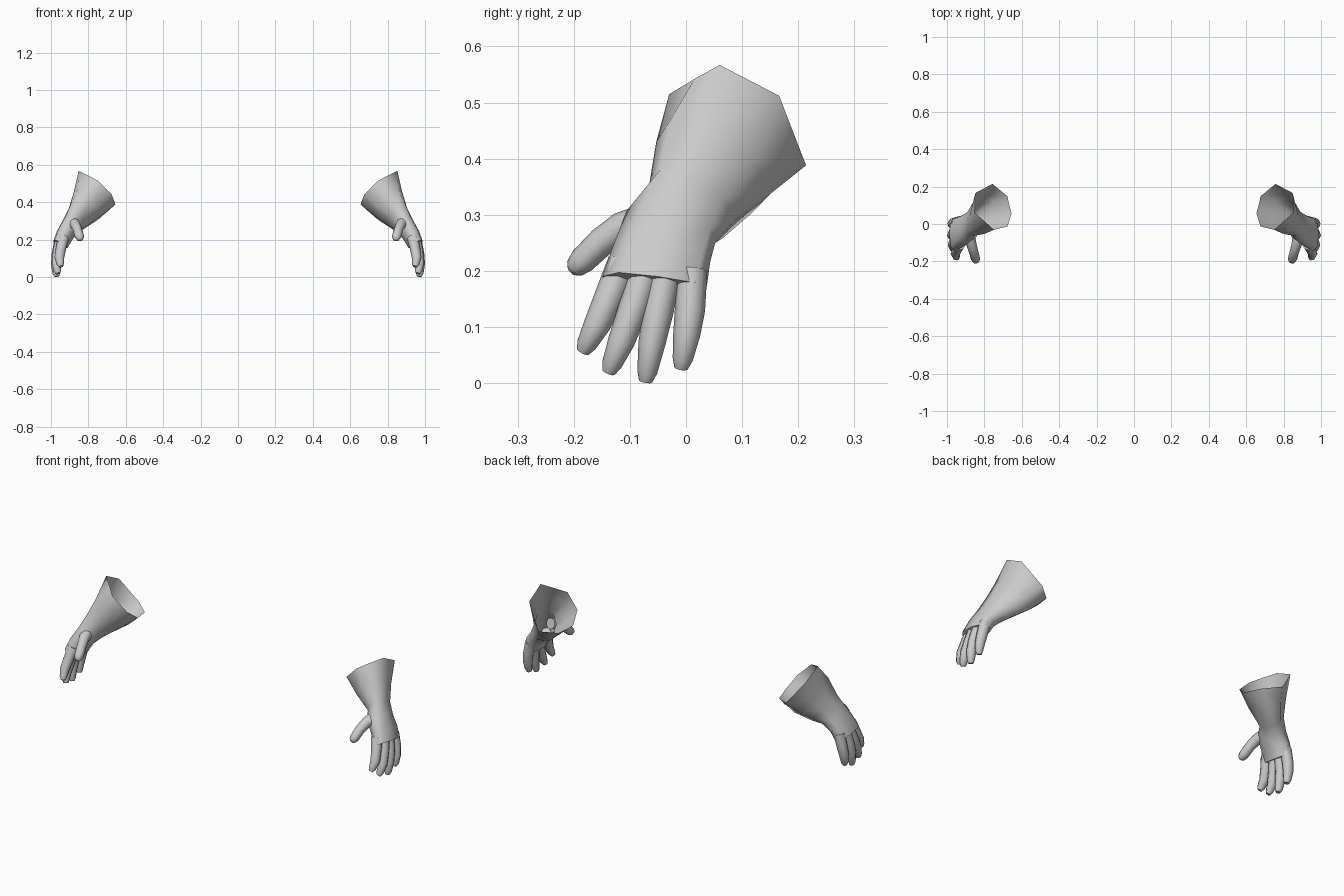
import bpy, bmesh, math
from mathutils import Vector as V

if "Cube" in bpy.data.objects:
    bpy.data.objects.remove(bpy.data.objects["Cube"])

grey = bpy.data.materials.new("light_grey")
grey.diffuse_color = (0.6, 0.6, 0.6, 1)
grey.use_nodes = True
grey.node_tree.nodes["Principled BSDF"].inputs["Base Color"].default_value = grey.diffuse_color


def loft(name, rings, cap_start, angle):
    """Skin a list of equal rings, cap the end, mirror to the other side."""
    bm = bmesh.new()
    rows = [[bm.verts.new(p) for p in r] for r in rings]
    n = len(rows[0])
    for a, b in zip(rows, rows[1:]):
        for i in range(n):
            j = (i + 1) % n
            bm.faces.new((a[i], a[j], b[j], b[i]))
    bm.faces.new(rows[-1])
    if cap_start:
        bm.faces.new(rows[0][::-1])
    bmesh.ops.recalc_face_normals(bm, faces=bm.faces)
    me = bpy.data.meshes.new(name)
    bm.to_mesh(me)
    bm.free()
    me.materials.append(grey)
    ob = bpy.data.objects.new(name, me)
    bpy.context.collection.objects.link(ob)
    bpy.ops.object.select_all(action='DESELECT')
    ob.select_set(True)
    bpy.context.view_layer.objects.active = ob
    bpy.ops.object.shade_smooth_by_angle(angle=math.radians(angle))
    ob.modifiers.new("other_hand", 'MIRROR').use_axis = (True, False, False)


def section(outer, front, inner, back):
    """Eight-point oval through four extreme points."""
    o, f, i, b = map(V, (outer, front, inner, back))
    c = (o + f + i + b) / 4
    k = 0.74
    mid = lambda p, q: c + k * (p - c) + k * (q - c)
    return [o, mid(o, f), f, mid(f, i), i, mid(i, b), b, mid(b, o)]


def finger(name, path, widths, depths, side):
    """Eight-sided tapering tube along a path."""
    pts = [V(p) for p in path]
    rings = []
    for k, p in enumerate(pts):
        d = (pts[min(k + 1, len(pts) - 1)] - pts[max(k - 1, 0)]).normalized()
        u = V(side)
        u = (u - d * u.dot(d)).normalized()
        w = d.cross(u)
        rings.append([p + u * depths[k] * math.cos(t) + w * widths[k] * math.sin(t)
                      for t in (math.tau * i / 8 for i in range(8))])
    loft(name, rings, True, 60)


# open cuff rim, wrist and palm
rim = [V(p) for p in ((.852, .06, .567), (.80, .015, .542), (.75, -.03, .515),
                      (.676, -.013, .443), (.655, .056, .388), (.678, .15, .376),
                      (.757, .214, .388), (.848, .166, .512))]
loft("cuff_and_palm", [
    rim,
    section((.878, .045, .455), (.80, -.053, .43), (.735, .04, .325), (.80, .15, .337)),
    section((.905, .01, .365), (.865, -.065, .357), (.815, .01, .268), (.855, .085, .288)),
    section((.938, -.01, .30), (.89, -.105, .308), (.842, -.03, .25), (.89, .052, .25)),
    section((.968, -.03, .245), (.93, -.128, .25), (.885, -.05, .2), (.93, .043, .215)),
    section((.988, -.05, .19), (.955, -.149, .19), (.912, -.06, .155), (.955, .036, .165)),
], False, 80)

# four fingers: path from knuckle to tip
paths = {
    "index_finger": [(.932, -.112, .215), (.945, -.134, .16), (.955, -.158, .105),
                     (.95, -.177, .069), (.946, -.184, .056)],
    "middle_finger": [(.948, -.072, .2), (.962, -.093, .135), (.97, -.115, .075),
                      (.966, -.132, .034), (.962, -.138, .019)],
    "ring_finger": [(.952, -.036, .195), (.968, -.05, .125), (.974, -.061, .07),
                    (.972, -.069, .02), (.968, -.072, .003)],
    "little_finger": [(.948, .01, .2), (.965, .007, .13), (.972, .001, .085),
                      (.972, -.006, .042), (.968, -.009, .026)],
}
for name, path in paths.items():
    finger(name, path, (.028, .027, .024, .018, .012), (.03, .028, .026, .02, .013), (1, 0, 0))

# thumb
finger("thumb", [(.882, -.07, .29), (.868, -.115, .277), (.857, -.15, .252),
                 (.848, -.185, .218), (.844, -.199, .204), (.843, -.205, .198)],
       (.03, .028, .026, .024, .018, .008), (.034, .027, .025, .025, .019, .009), (1, 0, 0))
